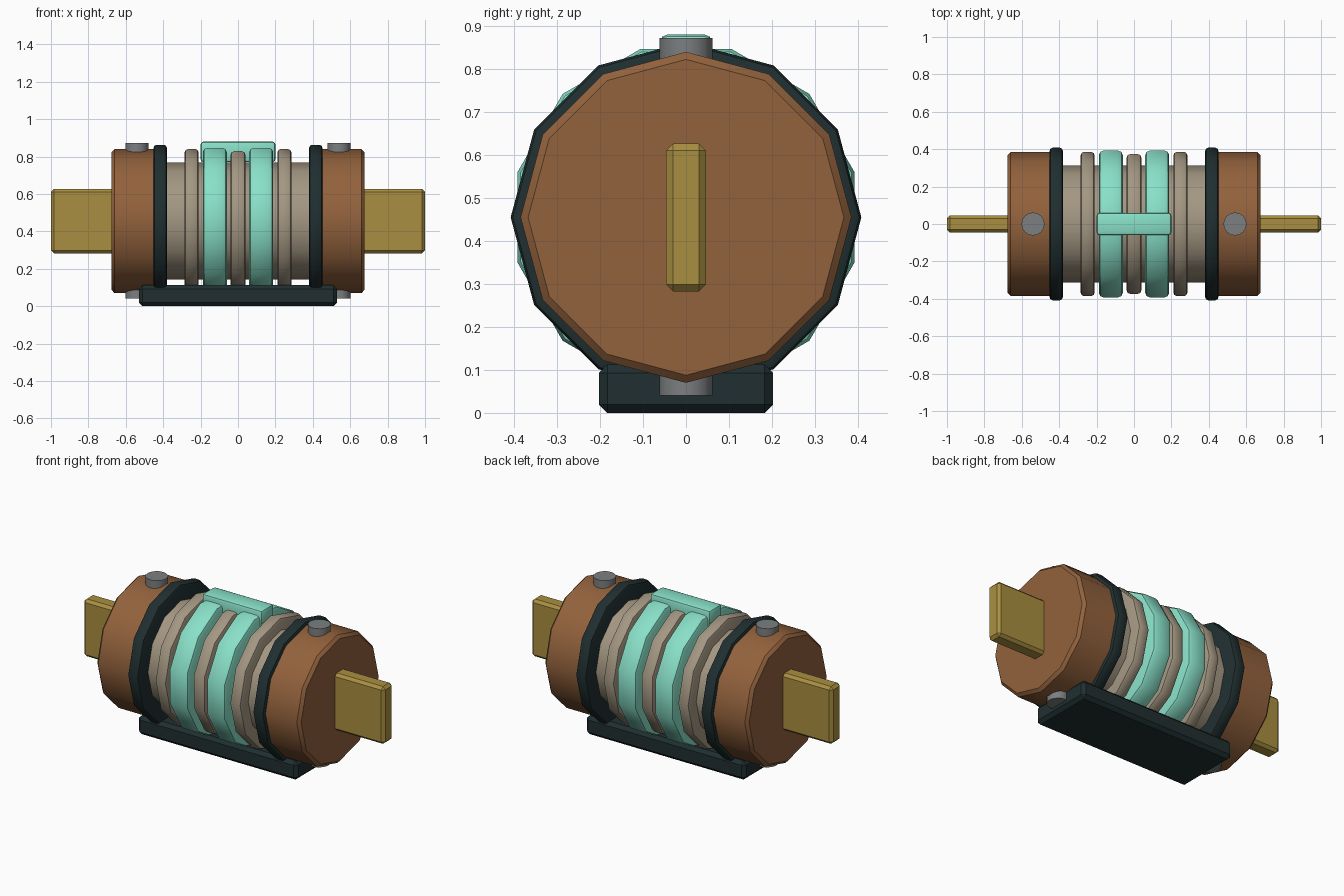
import bpy, bmesh, math
from mathutils import Matrix, Vector

cube = bpy.data.objects.get("Cube")
if cube:
    bpy.data.objects.remove(cube, do_unlink=True)

AXIS_Z = 0.455


def material(name, r, g, b):
    mat = bpy.data.materials.new(name)
    mat.use_nodes = True
    mat.diffuse_color = (r, g, b, 1)
    mat.node_tree.nodes["Principled BSDF"].inputs["Base Color"].default_value = (r, g, b, 1)
    return mat


copper = material("copper_brown", 0.29, 0.122, 0.046)
brass = material("brass", 0.40, 0.275, 0.053)
mint = material("mint_green", 0.25, 0.75, 0.58)
clay = material("warm_grey", 0.37, 0.31, 0.225)
dark = material("dark_teal", 0.0144, 0.028, 0.03)
steel = material("steel_grey", 0.20, 0.212, 0.22)


def finish(bm, name, mat, bevel, segments):
    # Soften only the strong edges, then keep those crisp when shading
    if bevel:
        rims = [e for e in bm.edges if e.calc_face_angle(0) > math.radians(60)]
        bmesh.ops.bevel(bm, geom=rims, offset=bevel, segments=segments,
                        profile=0.5, affect='EDGES')
    bmesh.ops.recalc_face_normals(bm, faces=bm.faces[:])
    mesh = bpy.data.meshes.new(name)
    bm.to_mesh(mesh)
    bm.free()
    mesh.materials.append(mat)
    obj = bpy.data.objects.new(name, mesh)
    bpy.context.collection.objects.link(obj)
    bpy.ops.object.select_all(action='DESELECT')
    obj.select_set(True)
    bpy.context.view_layer.objects.active = obj
    bpy.ops.object.shade_smooth_by_angle(angle=math.radians(35))
    return obj


def drum(name, mat, x0, x1, radius, bevel=0.0, segments=1, turn=0):
    # Twelve-sided disc lying along the x axis
    bm = bmesh.new()
    place = (Matrix.Translation(((x0 + x1) / 2, 0, AXIS_Z))
             @ Matrix.Rotation(math.radians(turn), 4, 'X')
             @ Matrix.Rotation(math.radians(90), 4, 'Y'))
    bmesh.ops.create_cone(bm, cap_ends=True, segments=12, radius1=radius,
                          radius2=radius, depth=abs(x1 - x0), matrix=place)
    return finish(bm, name, mat, bevel, segments)


def block(name, mat, low, high, bevel, segments=1):
    low, high = Vector(low), Vector(high)
    bm = bmesh.new()
    place = Matrix.Translation((low + high) / 2) @ Matrix.Diagonal((*(high - low), 1))
    bmesh.ops.create_cube(bm, size=1, matrix=place)
    return finish(bm, name, mat, bevel, segments)


def pin(name, x):
    bm = bmesh.new()
    z0, z1 = 0.04, 0.872
    bmesh.ops.create_cone(bm, cap_ends=True, segments=16, radius1=0.062,
                          radius2=0.062, depth=z1 - z0,
                          matrix=Matrix.Translation((x, 0, (z0 + z1) / 2)))
    return finish(bm, name, steel, 0, 1)


# Central body
drum("core", clay, -0.42, 0.42, 0.312)
drum("middle_ring", clay, -0.04, 0.04, 0.387, 0.02, 2, 15)
block("base", dark, (-0.53, -0.203, 0), (0.53, 0.203, 0.113), 0.02)
block("top_bridge", mint, (-0.2, -0.06, 0.77), (0.2, 0.06, 0.88), 0.016, 2)

# Mirrored parts on both ends
for side, s in (("left", 1), ("right", -1)):
    drum(side + "_mint_ring", mint, s * 0.06, s * 0.188, 0.406, 0.024, 2, 15)
    drum(side + "_outer_ring", clay, s * 0.21, s * 0.286, 0.386, 0.02, 2)
    drum(side + "_collar", dark, s * 0.38, s * 0.452, 0.408, 0.017, 2)
    drum(side + "_cap", copper, s * 0.42, s * 0.677, 0.385, 0.017)
    pin(side + "_pin", s * 0.54)
    block(side + "_terminal", brass, *sorted(
        [(s * 0.6, -0.046, 0.283), (s * 1.0, 0.046, 0.627)]) if s > 0 else
        ((-1.0, -0.046, 0.283), (-0.6, 0.046, 0.627)), bevel=0.016)
